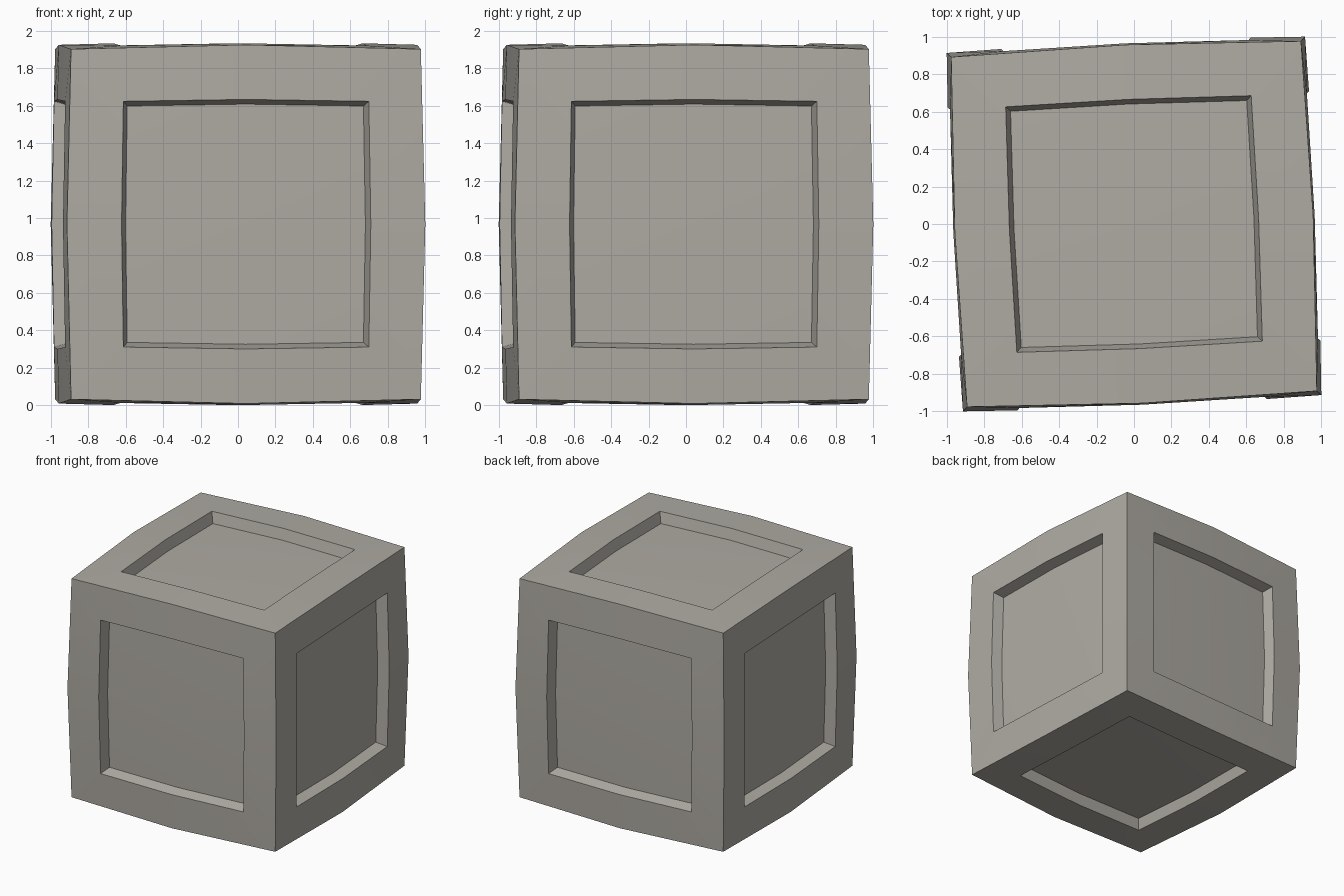
import bpy, bmesh, math
from mathutils import Matrix, Vector

cube = bpy.data.objects.get("Cube")
if cube:
    bpy.data.objects.remove(cube, do_unlink=True)

# Warm grey stone colour
stone = bpy.data.materials.new("warm_grey")
stone.use_nodes = True
colour = (0.43, 0.41, 0.37, 1)
stone.diffuse_color = colour
stone.node_tree.nodes["Principled BSDF"].inputs["Base Color"].default_value = colour

HALF = 0.967
PERIMETER = [(-1, -1), (0, -1), (1, -1), (1, 0), (1, 1), (0, 1), (-1, 1), (-1, 0)]
# Each ring: corner reach, corner height, edge-middle reach, edge-middle height
RINGS = [
    (0.936, 0.936, 0.959, 0.959),   # outer edge of the frame
    (0.657, 0.955, 0.667, HALF),    # rim of the recess
    (0.632, 0.865, 0.642, 0.877),   # edge of the sunken panel
]


def add_side(bm, turn):
    """One bulging side: a frame, sloped recess walls and a sunken panel."""
    rings = []
    for corner, corner_h, middle, middle_h in RINGS:
        ring = []
        for u, v in PERIMETER:
            reach, height = (corner, corner_h) if u and v else (middle, middle_h)
            ring.append(bm.verts.new(turn @ Vector((u * reach, v * reach, height))))
        rings.append(ring)
    for outer, inner in zip(rings, rings[1:]):
        for i in range(8):
            j = (i + 1) % 8
            bm.faces.new((outer[i], outer[j], inner[j], inner[i]))
    panel = rings[-1]
    centre = bm.verts.new(turn @ Vector((0, 0, 0.885)))
    for i in range(1, 8, 2):
        bm.faces.new((centre, panel[i], panel[(i + 1) % 8], panel[(i + 2) % 8]))


# Six identical sides welded into one block
bm = bmesh.new()
for k in range(4):
    add_side(bm, Matrix.Rotation(k * math.pi / 2, 3, "X"))
for sign in (-1, 1):
    add_side(bm, Matrix.Rotation(sign * math.pi / 2, 3, "Y"))
bmesh.ops.remove_doubles(bm, verts=bm.verts, dist=0.001)
bmesh.ops.recalc_face_normals(bm, faces=bm.faces)

# Slight turn about the vertical, then rest on the floor
bm.transform(Matrix.Translation((0, 0, HALF)) @ Matrix.Rotation(math.radians(2.6), 4, "Z"))
mesh = bpy.data.meshes.new("panelled_block")
bm.to_mesh(mesh)
bm.free()
mesh.materials.append(stone)
block = bpy.data.objects.new("panelled_block", mesh)
bpy.context.collection.objects.link(block)

# Soft bulge across each side, crisp edges elsewhere
bpy.ops.object.select_all(action="DESELECT")
block.select_set(True)
bpy.context.view_layer.objects.active = block
bpy.ops.object.shade_smooth_by_angle(angle=math.radians(30))
